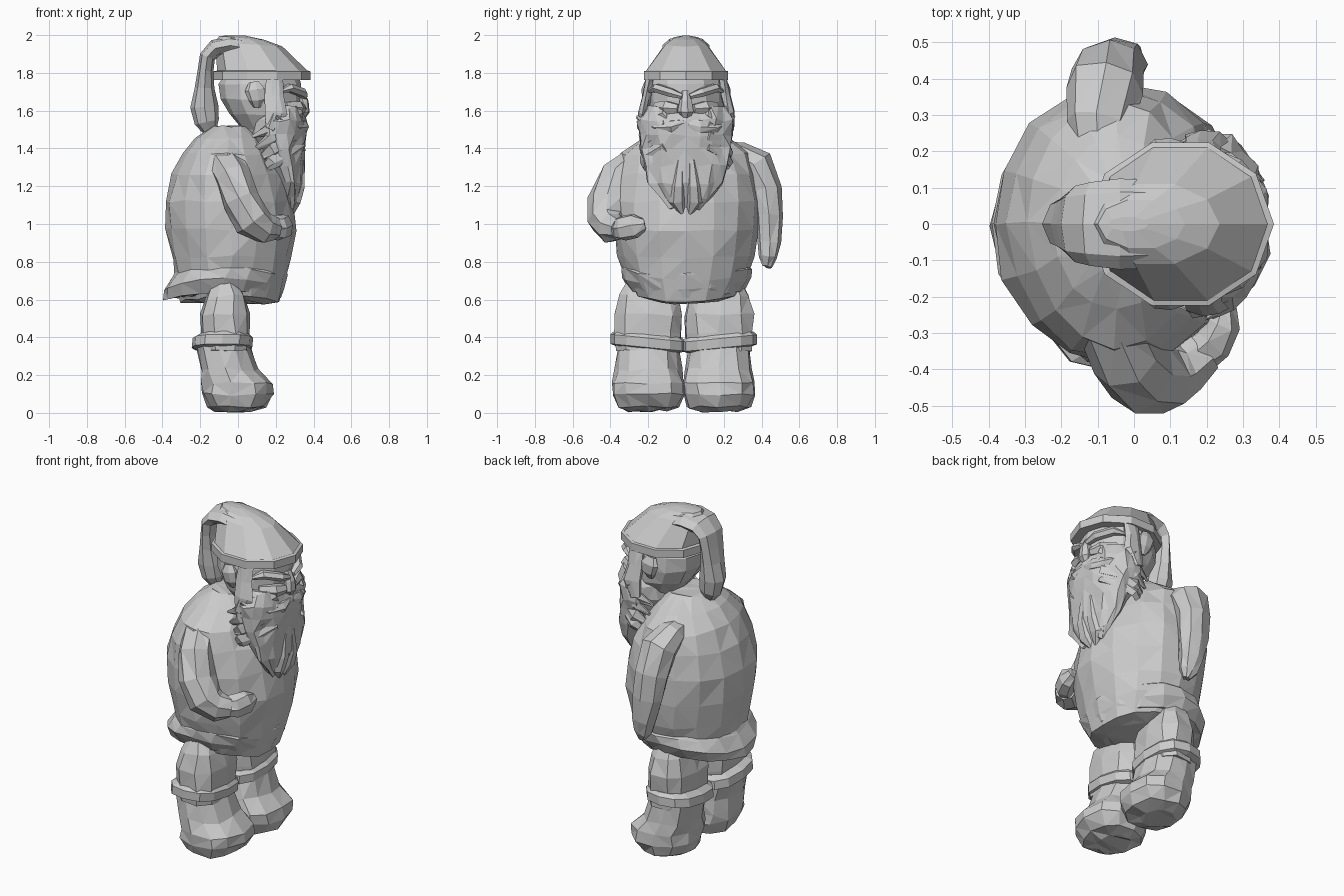
import bpy, bmesh, math, random
from mathutils import Vector

random.seed(4)


def skin(name, rings, jitter=0.0):
    """Bridge equal-sized rings of points into a closed, flat-shaded shell."""
    bm = bmesh.new()
    rows = []
    for ring in rings:
        rows.append([bm.verts.new(p + Vector([random.uniform(-jitter, jitter) for _ in range(3)]))
                     for p in ring])
    n = len(rows[0])
    for a, b in zip(rows, rows[1:]):
        for i in range(n):
            j = (i + 1) % n
            bm.faces.new((a[i], a[j], b[j], b[i]))
    bm.faces.new(rows[0][::-1])
    bm.faces.new(rows[-1])
    if jitter:
        bmesh.ops.triangulate(bm, faces=bm.faces[:])
    bmesh.ops.recalc_face_normals(bm, faces=bm.faces[:])
    me = bpy.data.meshes.new(name)
    bm.to_mesh(me)
    bm.free()
    ob = bpy.data.objects.new(name, me)
    bpy.context.collection.objects.link(ob)
    return ob


def loft(name, levels, n=12, yc=0.0, jitter=0.0, ridge=0.0, power=1.0):
    """Levels are (z, x_min, x_max, half_width[, rise of the front edge])."""
    rings = []
    for lv in levels:
        z, x0, x1, w = lv[:4]
        rise = lv[4] if len(lv) > 4 else 0
        ring = []
        for i in range(n):
            a = 2 * math.pi * i / n
            c, s = math.cos(a), math.sin(a)
            c = math.copysign(abs(c) ** power, c)
            s = math.copysign(abs(s) ** power, s)
            r = 1 + ridge * (-1) ** i
            ring.append(Vector(((x0 + x1) / 2 + (x1 - x0) / 2 * c * r, yc + w * s * r, z + rise * c)))
        rings.append(ring)
    return skin(name, rings, jitter)


def tube(name, path, ref, n=8, jitter=0.0):
    """Path points are (x, y, z, radius across ref, radius along ref)."""
    pts = [Vector(p[:3]) for p in path]
    rings = []
    for k, p in enumerate(pts):
        t = (pts[min(k + 1, len(pts) - 1)] - pts[max(k - 1, 0)]).normalized()
        u = t.cross(Vector(ref)).normalized()
        v = u.cross(t)
        rings.append([p + u * path[k][3] * math.cos(2 * math.pi * i / n)
                      + v * path[k][4] * math.sin(2 * math.pi * i / n) for i in range(n)])
    return skin(name, rings, jitter)


def flip(path, s):
    return [(p[0], p[1] * s) + tuple(p[2:]) for p in path]


# Round coat and flared hem, both arched up over the legs
coat = loft("coat", [(0.58, -0.18, 0.16, 0.18), (0.59, -0.30, 0.225, 0.27), (0.70, -0.33, 0.258, 0.335),
                     (0.82, -0.35, 0.28, 0.36), (0.97, -0.38, 0.31, 0.38), (1.12, -0.385, 0.295, 0.385),
                     (1.26, -0.35, 0.25, 0.37), (1.37, -0.29, 0.18, 0.34), (1.45, -0.22, 0.13, 0.24),
                     (1.515, -0.14, 0.08, 0.13)], n=16, jitter=0.008)
hem = loft("coat_hem", [(0.605, -0.32, 0.19, 0.26), (0.60, -0.39, 0.225, 0.30),
                        (0.655, -0.39, 0.245, 0.345), (0.725, -0.345, 0.258, 0.35),
                        (0.76, -0.32, 0.25, 0.33)], n=16, jitter=0.008)
for ob in (coat, hem):
    for v in ob.data.vertices:
        v.co.z += 0.05 * (v.co.y / 0.32) ** 2 * max(0, min(1, (0.85 - v.co.z) / 0.2))

# Legs, cuffs and boots
for s, side in ((1, "left"), (-1, "right")):
    yc = 0.188 * s - 0.012
    loft(side + "_leg", [(0.33, -0.20, 0.06, 0.175), (0.42, -0.20, 0.065, 0.182), (0.52, -0.205, 0.06, 0.186),
                         (0.62, -0.175, 0.04, 0.165), (0.70, -0.13, 0.0, 0.11)],
         n=10, yc=yc, jitter=0.008, power=0.8)
    cuff = loft(side + "_boot_cuff", [(0.335, -0.20, 0.05, 0.17), (0.345, -0.245, 0.075, 0.20),
                                      (0.395, -0.24, 0.08, 0.20), (0.415, -0.20, 0.06, 0.18)],
                n=12, yc=yc, power=0.8)
    for v in cuff.data.vertices:
        v.co.z += 0.1 * (abs(v.co.y) - 0.19)
    loft(side + "_boot", [(0.012, -0.12, 0.06, 0.10), (0.03, -0.16, 0.14, 0.165), (0.10, -0.19, 0.185, 0.192),
                          (0.16, -0.195, 0.175, 0.19), (0.23, -0.20, 0.105, 0.175),
                          (0.36, -0.22, 0.06, 0.165)], n=11, yc=yc, jitter=0.01, power=0.85)

# Hanging arm, bent arm and hand
tube("left_arm", [(-0.10, 0.18, 1.38, 0.05, 0.06), (-0.10, 0.28, 1.37, 0.07, 0.09),
                  (-0.08, 0.37, 1.31, 0.10, 0.105), (-0.07, 0.425, 1.18, 0.085, 0.10),
                  (-0.055, 0.44, 1.04, 0.075, 0.09), (-0.035, 0.44, 0.90, 0.065, 0.07),
                  (-0.02, 0.435, 0.82, 0.05, 0.055), (-0.01, 0.43, 0.775, 0.025, 0.025)],
     (1, 0, 0), jitter=0.006)
tube("right_arm", [(-0.10, -0.16, 1.36, 0.06, 0.06), (-0.07, -0.26, 1.325, 0.09, 0.10),
                   (-0.02, -0.36, 1.24, 0.105, 0.10), (0.02, -0.41, 1.12, 0.11, 0.10),
                   (0.075, -0.42, 1.015, 0.10, 0.10), (0.14, -0.395, 0.98, 0.08, 0.085),
                   (0.19, -0.35, 0.975, 0.06, 0.06)], (0.7, 0, 0.7), jitter=0.006)
tube("right_hand", [(0.15, -0.385, 0.98, 0.05, 0.05), (0.215, -0.33, 0.98, 0.055, 0.065),
                    (0.245, -0.27, 0.99, 0.05, 0.065), (0.25, -0.22, 1.0, 0.03, 0.035)],
     (0, 0, 1), n=7, jitter=0.005)

# Head
loft("head", [(1.42, 0.06, 0.24, 0.11), (1.50, 0.02, 0.30, 0.15), (1.58, -0.05, 0.33, 0.19),
              (1.66, -0.095, 0.335, 0.205), (1.74, -0.10, 0.335, 0.20), (1.78, -0.08, 0.32, 0.19)],
     n=12, jitter=0.005)

# Beard tapering to two hanging tips
loft("beard", [(1.08, 0.25, 0.305, 0.085), (1.14, 0.235, 0.325, 0.135), (1.22, 0.21, 0.342, 0.20),
               (1.31, 0.16, 0.352, 0.225), (1.40, 0.085, 0.358, 0.235), (1.47, 0.055, 0.362, 0.25),
               (1.55, 0.08, 0.362, 0.255), (1.62, 0.13, 0.34, 0.21)], n=20, jitter=0.01, ridge=0.012)
for s, side in ((1, "left"), (-1, "right")):
    tube(side + "_beard_tip", flip([(0.335, 0.03, 1.34, 0.02, 0.015), (0.325, 0.04, 1.20, 0.04, 0.033),
         (0.305, 0.045, 1.12, 0.045, 0.03), (0.285, 0.02, 1.055, 0.012, 0.012)], s), (1, 0, 0), n=6)
    # Swept cheek locks sunk in the beard
    for k in range(4):
        z = 1.63 - k * 0.06
        tube(f"{side}_whisker_{k}", flip([(0.33, 0.11, z - 0.03, 0.04, 0.02), (0.26, 0.195, z - 0.07, 0.05, 0.025),
             (0.18, 0.23, z - 0.12, 0.04, 0.02), (0.08 + k * 0.012, 0.205, z - 0.17, 0.008, 0.008)], s),
             (0, 1, 0.2), n=5, jitter=0.006)
    # Moustache, eyebrow, cheek, sideburn and ear
    tube(side + "_moustache", flip([(0.35, 0.005, 1.53, 0.02, 0.03), (0.345, 0.07, 1.515, 0.03, 0.035),
         (0.305, 0.15, 1.515, 0.03, 0.035), (0.24, 0.22, 1.54, 0.022, 0.025), (0.20, 0.26, 1.57, 0.004, 0.004)], s),
         (0, 0, 1), n=6, jitter=0.006)
    tube(side + "_eyebrow", flip([(0.35, 0.02, 1.675, 0.02, 0.015), (0.34, 0.08, 1.695, 0.03, 0.025),
         (0.275, 0.155, 1.72, 0.03, 0.025), (0.22, 0.20, 1.70, 0.008, 0.006)], s), (0, 0, 1), n=6)
    tube(side + "_cheek", flip([(0.34, 0.04, 1.61, 0.025, 0.025), (0.315, 0.10, 1.615, 0.04, 0.04),
         (0.25, 0.16, 1.62, 0.02, 0.03)], s), (0, 0, 1), n=6)
    tube(side + "_sideburn", flip([(0.19, 0.195, 1.77, 0.05, 0.02), (0.19, 0.21, 1.68, 0.05, 0.025),
         (0.20, 0.23, 1.59, 0.06, 0.025), (0.17, 0.235, 1.50, 0.03, 0.02)], s), (0, 1, 0), n=7, jitter=0.005)
    tube(side + "_ear", flip([(0.10, 0.19, 1.62, 0.02, 0.015), (0.10, 0.21, 1.66, 0.045, 0.022),
         (0.09, 0.215, 1.71, 0.055, 0.022), (0.085, 0.205, 1.75, 0.03, 0.015)], s), (0, 1, 0), n=7)

# Nose
tube("nose", [(0.325, 0, 1.70, 0.025, 0.025), (0.345, 0, 1.645, 0.035, 0.03),
              (0.345, 0, 1.595, 0.045, 0.035), (0.335, 0, 1.56, 0.02, 0.02)], (1, 0, 0), n=7)

# Cap: brim band, straight-sided crown and wide drooping tail
loft("cap_band", [(1.762, -0.10, 0.36, 0.205), (1.762, -0.13, 0.385, 0.235), (1.808, -0.13, 0.385, 0.235),
                  (1.812, -0.11, 0.37, 0.22)], n=10)
loft("cap_crown", [(1.80, -0.11, 0.38, 0.23), (1.952, -0.12, 0.235, 0.115, -0.012),
                   (1.985, -0.10, 0.14, 0.07, -0.01), (1.997, -0.07, 0.04, 0.02)], n=10)
tail = [(0.08, 1.925, 0.12, 0.055), (-0.04, 1.945, 0.125, 0.05), (-0.12, 1.93, 0.115, 0.048),
        (-0.162, 1.885, 0.105, 0.042), (-0.172, 1.81, 0.095, 0.042), (-0.177, 1.72, 0.085, 0.052),
        (-0.178, 1.62, 0.075, 0.075), (-0.165, 1.54, 0.06, 0.065), (-0.15, 1.497, 0.03, 0.04)]
tube("cap_tail", [(x, 0, z, thick, wide) for x, z, wide, thick in tail], (0, 1, 0))
